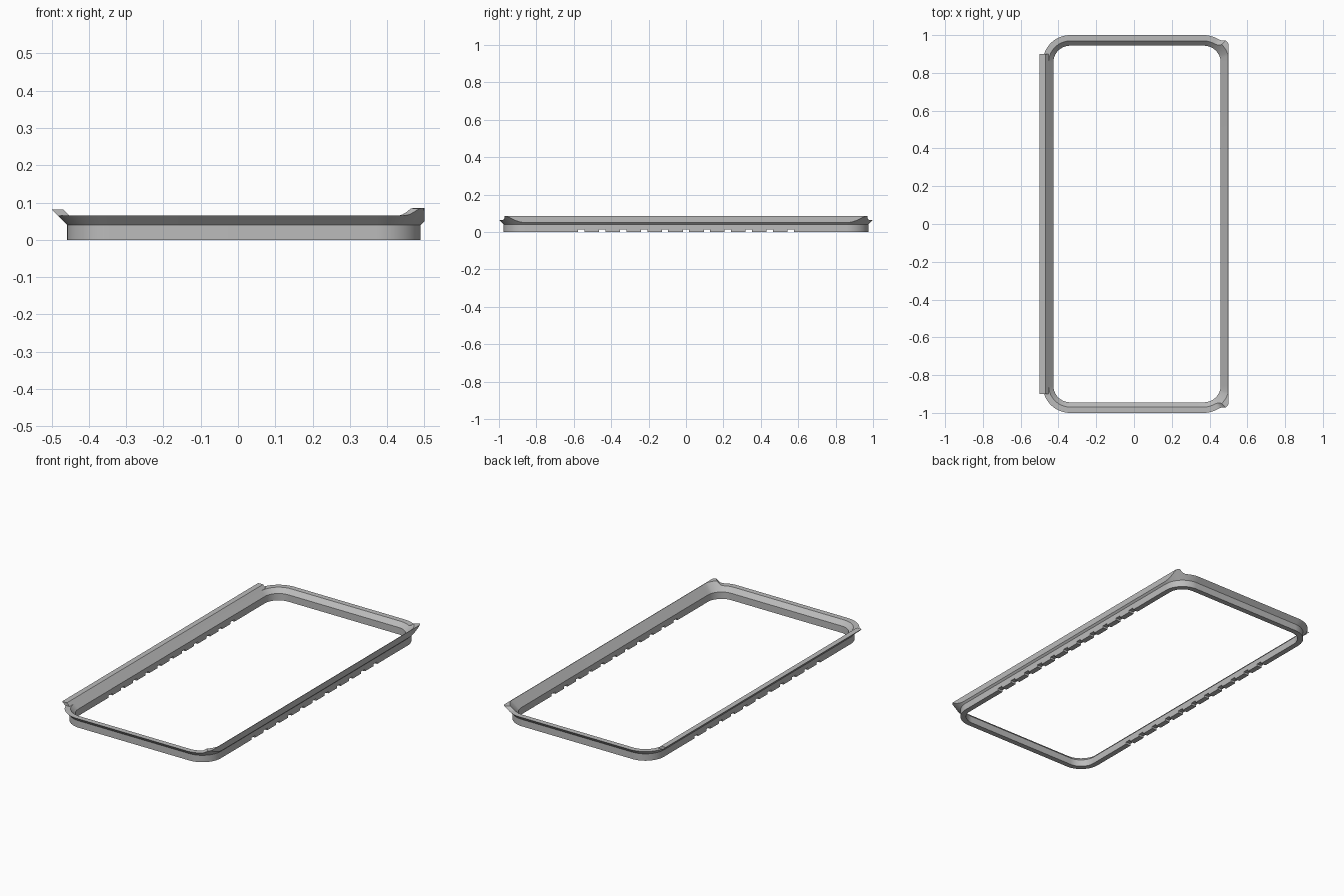
import bpy, bmesh, math
from mathutils import Vector

if "Cube" in bpy.data.objects:
    bpy.data.objects.remove(bpy.data.objects["Cube"])

X0, X1, Y = -0.458, 0.49, 0.975      # outer faces of the upright wall
R, T, KNEE = 0.12, 0.031, 0.04       # corner radius, wall thickness, height where the flare starts
RIM, HIGH, XMAX = 0.065, 0.085, 0.5  # rim height, right lip height, flat right side

grey = bpy.data.materials.new("mid grey")
grey.diffuse_color = (0.5, 0.5, 0.5, 1)
grey.use_nodes = True
grey.node_tree.nodes["Principled BSDF"].inputs["Base Color"].default_value = grey.diffuse_color


def make(name, bm):
    bmesh.ops.recalc_face_normals(bm, faces=bm.faces)
    me = bpy.data.meshes.new(name)
    bm.to_mesh(me)
    bm.free()
    me.materials.append(grey)
    ob = bpy.data.objects.new(name, me)
    bpy.context.collection.objects.link(ob)
    return ob


def section(cx, cy, a):
    """Cross-section of the seal at one station of the outline."""
    n = Vector((math.cos(a), math.sin(a), 0))
    p = Vector((cx, cy, 0)) + n * R
    # the rim sweeps up into the tall right lip
    h = RIM
    if n.x > 0:
        s = min(max((p.x + n.x * (HIGH - KNEE) - 0.45) / 0.037, 0), 1)
        h += (HIGH - RIM) * s ** 3
    flare = h - KNEE
    bend = flare * 0.9
    if n.x > 0.01:
        bend = min(bend, max((XMAX - p.x) / n.x, 0))
    up = Vector((0, 0, 1))
    q = p - n * T
    pts = [q, p, p + up * KNEE, p + n * bend + up * (KNEE + bend),
           p + n * flare + up * h, q + n * flare + up * h, q + up * KNEE]
    for i, v in enumerate(pts):
        v.x = min(v.x, XMAX - (0.003 if i == 5 else 0))
    return pts


# Sealing frame: rounded rectangle swept with a flared section
bm = bmesh.new()
rings = []
STEPS = 24
for k, (cx, cy) in enumerate([(X1 - R, Y - R), (X0 + R, Y - R),
                              (X0 + R, R - Y), (X1 - R, R - Y)]):
    for i in range(STEPS + 1):
        a = (k + i / STEPS) * math.pi / 2
        rings.append([bm.verts.new(v) for v in section(cx, cy, a)])
for r0, r1 in zip(rings, rings[1:] + rings[:1]):
    for j in range(7):
        m = (j + 1) % 7
        bm.faces.new((r0[j], r1[j], r1[m], r0[m]))
frame = make("sealing_frame", bm)

# Drain notches along the bottom of both long sides
bm = bmesh.new()
for k in range(-5, 6):
    verts = bmesh.ops.create_cube(bm, size=1)["verts"]
    bmesh.ops.scale(bm, vec=(1.4, 0.034, 0.024), verts=verts)
    bmesh.ops.translate(bm, vec=(0, k * 0.112, 0), verts=verts)
cutter = make("notch_cutter", bm)
cutter.hide_render = True
mod = frame.modifiers.new("notches", "BOOLEAN")
mod.operation, mod.solver, mod.object = "DIFFERENCE", "EXACT", cutter
bpy.context.view_layer.objects.active = frame
frame.select_set(True)
bpy.ops.object.modifier_apply(modifier="notches")
bpy.data.objects.remove(cutter)
bpy.ops.object.shade_smooth_by_angle(angle=math.radians(25))

# Raised left lip: continues the flare, with square ends
bm = bmesh.new()
z0, z1 = RIM - 0.001, 0.082
prof = [(X0 - (z - KNEE) + o, z) for z, o in ((z0, 0), (z1, 0), (z1, T), (z0, T))]
ends = [[bm.verts.new((x, y, z)) for x, z in prof] for y in (-0.9, 0.9)]
bm.faces.new(ends[0])
bm.faces.new(ends[1])
for j in range(4):
    m = (j + 1) % 4
    bm.faces.new((ends[0][j], ends[1][j], ends[1][m], ends[0][m]))
make("left_lip", bm)
